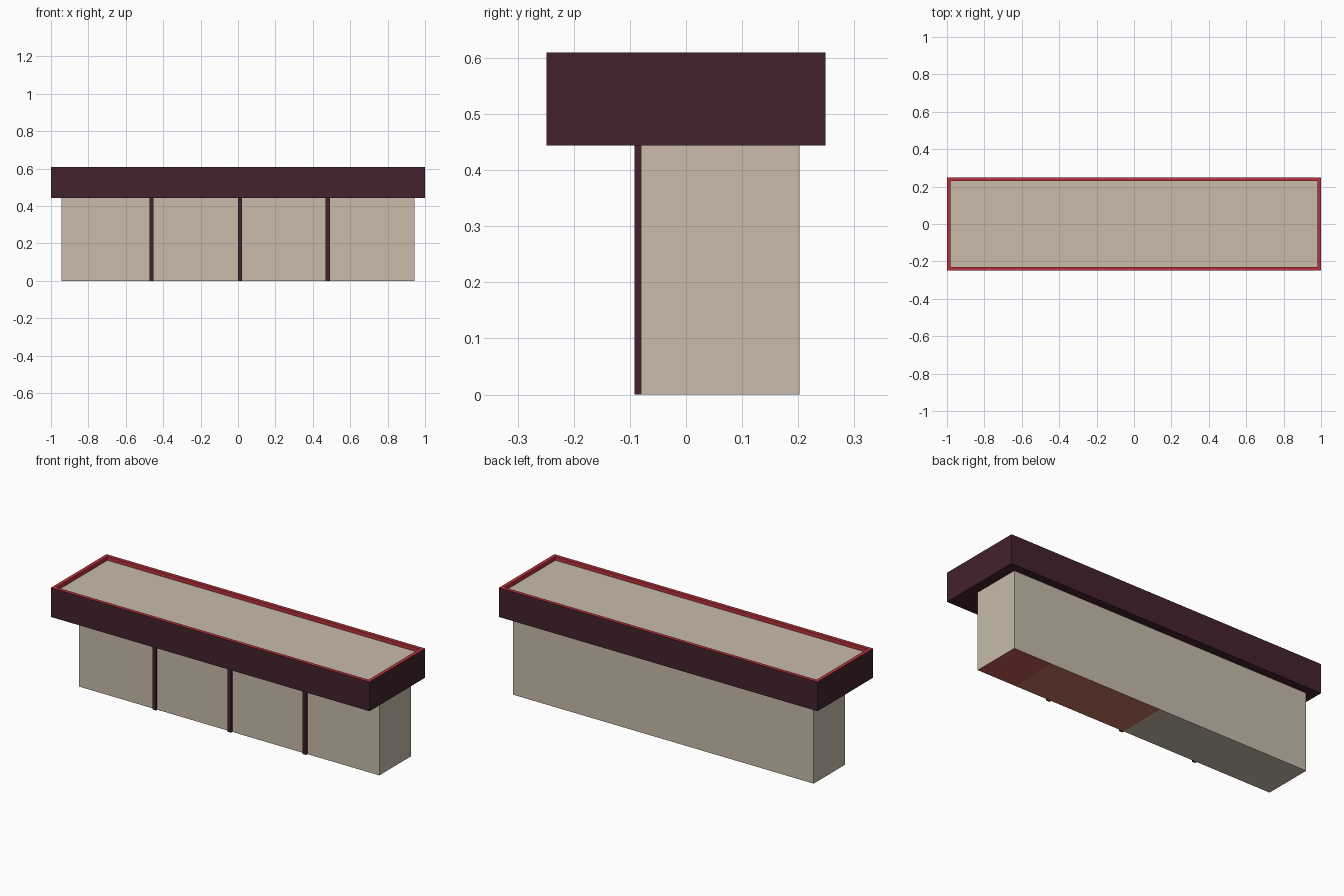
import bpy, bmesh
from mathutils import Vector

if "Cube" in bpy.data.objects:
    bpy.data.objects.remove(bpy.data.objects["Cube"])


def material(name, rgb):
    m = bpy.data.materials.new(name)
    lin = [(c / 255 / 12.92) if c < 10 else ((c / 255 + 0.055) / 1.055) ** 2.4 for c in rgb]
    m.diffuse_color = (*lin, 1)
    m.use_nodes = True
    m.node_tree.nodes["Principled BSDF"].inputs["Base Color"].default_value = m.diffuse_color
    return m


BEIGE = material("beige", (200, 187, 170))
MAROON = material("dark maroon", (67, 34, 45))
RED = material("red", (184, 50, 60))
BRICK = material("brick", (192, 92, 88))
BROWN = material("red brown", (200, 118, 95))


def finish(name, bm, mats):
    me = bpy.data.meshes.new(name)
    bm.to_mesh(me)
    bm.free()
    for m in mats:
        me.materials.append(m)
    ob = bpy.data.objects.new(name, me)
    bpy.context.collection.objects.link(ob)
    return ob


def box(lo, hi):
    bm = bmesh.new()
    bmesh.ops.create_cube(bm, size=1)
    lo, hi = Vector(lo), Vector(hi)
    for v in bm.verts:
        v.co = Vector([(lo[i] + hi[i]) / 2 + v.co[i] * (hi[i] - lo[i]) for i in range(3)])
    bm.normal_update()
    return bm


# Shop body, with the underside split into coloured floor areas
bm = box((-0.943, -0.08, 0), (0.943, 0.202, 0.445))
for x in (0.0, 0.7):
    bottom = [f for f in bm.faces if f.normal.z < -0.5]
    edges = {e for f in bottom for e in f.edges}
    verts = {v for f in bottom for v in f.verts}
    bmesh.ops.bisect_plane(bm, geom=bottom + list(edges) + list(verts),
                           plane_co=(x, 0, 0), plane_no=(1, 0, 0))
    bm.normal_update()
for f in bm.faces:
    x = f.calc_center_median().x
    if f.normal.z < -0.5 and x > 0:
        f.material_index = 1 if x > 0.7 else 2
finish("body", bm, [BEIGE, BRICK, BROWN])

# Overhanging fascia with a red rim around a sunken flat roof
bm = box((-1, -0.249, 0.444), (1, 0.249, 0.61))
top = [f for f in bm.faces if f.normal.z > 0.5]
rim = bmesh.ops.inset_region(bm, faces=top, thickness=0.02, use_even_offset=True)
for f in rim["faces"]:
    f.material_index = 1
floor = bmesh.ops.extrude_discrete_faces(bm, faces=top)["faces"][0]
for e in floor.edges:
    for f in e.link_faces:
        f.material_index = 1
floor.material_index = 2
bmesh.ops.translate(bm, verts=floor.verts, vec=(0, 0, -0.022))
bmesh.ops.recalc_face_normals(bm, faces=bm.faces)
finish("fascia_and_roof", bm, [MAROON, RED, BEIGE])

# Vertical strips dividing the front
for i, x in enumerate((-0.462, 0.01, 0.48)):
    bm = box((x - 0.011, -0.092, 0), (x + 0.011, -0.079, 0.446))
    finish(f"front_strip_{i + 1}", bm, [MAROON])
